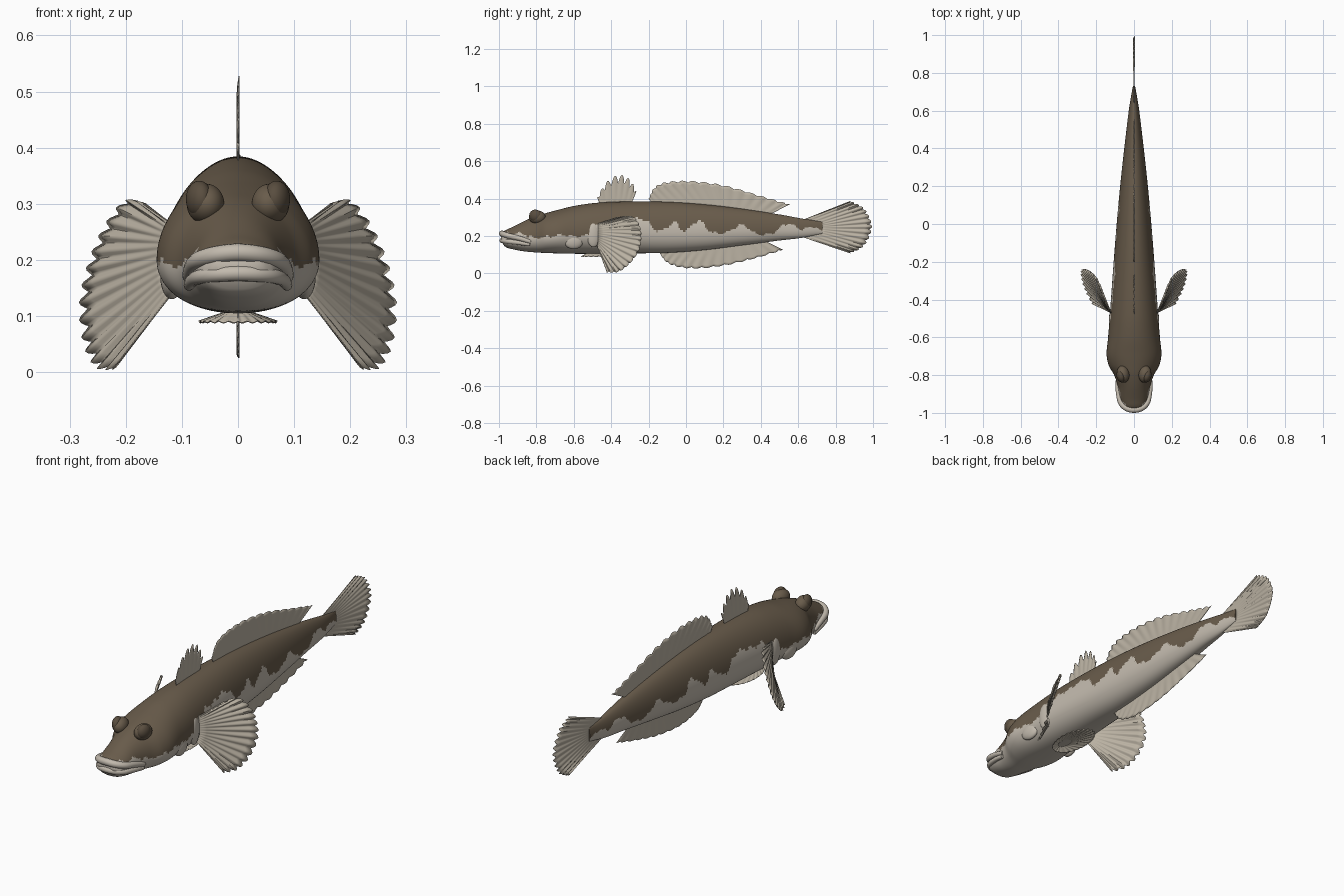
import bpy, bmesh, math
from mathutils import Vector

if "Cube" in bpy.data.objects:
    bpy.data.objects.remove(bpy.data.objects["Cube"], do_unlink=True)


def material(name, rgb):
    m = bpy.data.materials.new(name)
    m.use_nodes = True
    m.diffuse_color = (*rgb, 1)
    m.node_tree.nodes["Principled BSDF"].inputs["Base Color"].default_value = (*rgb, 1)
    return m


BROWN = material("brown back", (0.14, 0.106, 0.07))
PALE = material("pale belly", (0.54, 0.49, 0.42))
FIN = material("fin cream", (0.5, 0.45, 0.37))
EYE = material("dark brown eye", (0.1, 0.075, 0.05))


def spline(points, u):
    """Smooth point at u in 0..1 along evenly weighted control points."""
    pts = [Vector(p) for p in points]
    last = len(pts) - 1
    i = min(int(u * last), last - 1)
    t = u * last - i
    a, b, c, d = (pts[max(0, min(last, i + k))] for k in (-1, 0, 1, 2))
    return (b * 2 + (c - a) * t + (a * 2 - b * 5 + c * 4 - d) * t * t
            + (b * 3 - a - c * 3 + d) * t ** 3) / 2


def at_y(keys, y):
    """Smooth row of values at length position y, from rows beginning with y."""
    last = len(keys) - 1
    i = max(k for k in range(last) if keys[k][0] <= y or k == 0)

    def slope(k, n):
        lo, hi = max(k - 1, 0), min(k + 1, last)
        return (keys[hi][n] - keys[lo][n]) / (keys[hi][0] - keys[lo][0])

    h = keys[i + 1][0] - keys[i][0]
    t = max(0, min(1, (y - keys[i][0]) / h))
    s = t * t * (3 - 2 * t)
    return [keys[i][n] * (1 - s) + keys[i + 1][n] * s
            + h * t * (1 - t) * ((1 - t) * slope(i, n) - t * slope(i + 1, n))
            for n in range(1, len(keys[0]))]


def finish(name, bm, mats, angle=40):
    mesh = bpy.data.meshes.new(name)
    bmesh.ops.recalc_face_normals(bm, faces=bm.faces)
    bm.to_mesh(mesh)
    bm.free()
    obj = bpy.data.objects.new(name, mesh)
    bpy.context.collection.objects.link(obj)
    for m in mats:
        mesh.materials.append(m)
    bpy.ops.object.select_all(action="DESELECT")
    obj.select_set(True)
    bpy.context.view_layer.objects.active = obj
    bpy.ops.object.shade_smooth_by_angle(angle=math.radians(angle))
    return obj


# Body: y, underside, top, half width
BODY = [(-0.988, 0.175, 0.21, 0.04), (-0.97, 0.145, 0.228, 0.062),
        (-0.93, 0.13, 0.247, 0.077), (-0.86, 0.117, 0.282, 0.086),
        (-0.8, 0.112, 0.307, 0.105), (-0.75, 0.109, 0.322, 0.133),
        (-0.69, 0.107, 0.338, 0.145), (-0.6, 0.105, 0.36, 0.137),
        (-0.48, 0.105, 0.377, 0.128), (-0.3, 0.107, 0.384, 0.115),
        (-0.1, 0.11, 0.382, 0.1), (0.1, 0.125, 0.368, 0.083),
        (0.3, 0.15, 0.345, 0.063), (0.5, 0.176, 0.315, 0.04),
        (0.62, 0.19, 0.293, 0.025), (0.73, 0.213, 0.275, 0.006)]
# Ragged lower edge of the brown back: y, height
EDGE = [(-1, 0.215), (-0.88, 0.212), (-0.81, 0.19), (-0.68, 0.205), (-0.52, 0.205),
        (-0.46, 0.265), (-0.35, 0.28), (-0.22, 0.285), (-0.17, 0.235), (-0.11, 0.235),
        (-0.06, 0.275), (-0.01, 0.225), (0.07, 0.285), (0.13, 0.225), (0.22, 0.22),
        (0.3, 0.26), (0.38, 0.21), (0.46, 0.215), (0.54, 0.265), (0.62, 0.235),
        (0.68, 0.25), (0.73, 0.22)]


def build_body(rings=230, sides=84):
    bm = bmesh.new()
    loops = []
    for r in range(rings + 1):
        y = BODY[0][0] + (BODY[-1][0] - BODY[0][0]) * r / rings
        low, top, half = at_y(BODY, y)
        mid = low + 0.4 * (top - low)
        loop = []
        for s in range(sides):
            a = math.tau * s / sides
            c, n = math.cos(a), math.sin(a)
            x = half * math.copysign(abs(c) ** (1 if n > 0 else 0.85), c)
            loop.append(bm.verts.new((x, y, mid + n * ((top - mid) if n > 0 else (mid - low)))))
        loops.append(loop)
    for a, b in zip(loops, loops[1:]):
        for s in range(sides):
            t = (s + 1) % sides
            bm.faces.new((a[s], a[t], b[t], b[s]))
    bm.faces.new(loops[0])
    bm.faces.new(loops[-1])
    for f in bm.faces:
        p = f.calc_center_median()
        edge = at_y(EDGE, p.y)[0] + 0.006 * math.sin(p.y * 90) + 0.003 * math.sin(p.y * 210)
        f.material_index = 0 if p.z > edge and p.y > -0.97 else 1
    finish("body", bm, [BROWN, PALE], 60)


def ellipsoid(name, centre, size, mat, turn=0):
    bm = bmesh.new()
    bmesh.ops.create_uvsphere(bm, u_segments=32, v_segments=20, radius=1)
    obj = finish(name, bm, [mat], 60)
    obj.location, obj.scale, obj.rotation_euler.z = centre, size, turn


def fin(name, base, tip, rays, ripple, notch, side=(1, 0, 0)):
    """Pleated sheet between a base line and a scalloped tip line."""
    bm = bmesh.new()
    steps, rows = rays * 6, 8
    columns = []
    for i in range(steps + 1):
        u = i / steps
        wave = math.cos(math.tau * u * rays)
        reach = 1 - notch * (1 - abs(math.cos(math.pi * u * rays)))
        root, end = spline(base, u), spline(tip, u)
        columns.append([bm.verts.new(root.lerp(end, reach * j / rows)
                        + Vector(side) * ripple * wave * j / rows) for j in range(rows + 1)])
    for a, b in zip(columns, columns[1:]):
        for j in range(rows):
            bm.faces.new((a[j], a[j + 1], b[j + 1], b[j]))
    obj = finish(name, bm, [FIN], 50)
    mod = obj.modifiers.new("thickness", "SOLIDIFY")
    mod.thickness, mod.offset = 0.002, 0


def flat(points):
    return [(0, y, z) for y, z in points]


def lip(name, half_path, radius):
    """Tube around the snout, mirrored from one half."""
    path = [(-x, y, z) for x, y, z in reversed(half_path[1:])] + half_path
    curve = bpy.data.curves.new(name, "CURVE")
    curve.dimensions = "3D"
    curve.bevel_depth, curve.bevel_resolution, curve.use_fill_caps = radius, 5, True
    line = curve.splines.new("POLY")
    count = 48
    line.points.add(count)
    for i, p in enumerate(line.points):
        u = i / count
        p.co = (*spline(path, u), 1)
        p.radius = 0.55 + 0.45 * math.sin(math.pi * u) ** 0.5
    curve.materials.append(PALE)
    obj = bpy.data.objects.new(name, curve)
    bpy.context.collection.objects.link(obj)


build_body()

# Mouth
lip("upper_lip", [(0, -0.984, 0.213), (0.04, -0.975, 0.209), (0.07, -0.945, 0.2),
                  (0.083, -0.89, 0.187), (0.089, -0.83, 0.168)], 0.016)
lip("lower_lip", [(0, -0.983, 0.176), (0.04, -0.974, 0.174), (0.068, -0.945, 0.17),
                  (0.082, -0.89, 0.163), (0.088, -0.835, 0.153)], 0.014)

# Fins on the centre line
fin("front_dorsal_fin", flat([(-0.46, 0.37), (-0.4, 0.375), (-0.34, 0.375), (-0.29, 0.375)]),
    flat([(-0.475, 0.405), (-0.43, 0.485), (-0.36, 0.528), (-0.3, 0.505), (-0.265, 0.44)]),
    7, 0.002, 0.3)
fin("rear_dorsal_fin", flat([(-0.18, 0.375), (0.05, 0.365), (0.25, 0.345), (0.45, 0.315)]),
    flat([(-0.2, 0.4), (-0.15, 0.475), (0, 0.496), (0.2, 0.472), (0.4, 0.415), (0.555, 0.37)]),
    16, 0.002, 0.08)
fin("anal_fin", flat([(-0.13, 0.12), (0.05, 0.13), (0.25, 0.15), (0.42, 0.175)]),
    flat([(-0.14, 0.105), (-0.09, 0.05), (0.03, 0.025), (0.2, 0.04), (0.37, 0.08), (0.52, 0.125)]),
    14, 0.002, 0.08)
fin("tail_fin", flat([(0.62, 0.285), (0.7, 0.265), (0.715, 0.245), (0.7, 0.22), (0.62, 0.195)]),
    flat([(0.88, 0.387), (0.955, 0.345), (0.995, 0.25), (0.955, 0.15), (0.88, 0.107)]),
    14, 0.004, 0.05)

# Paired parts
PEC_BASE = [(0.118, -0.475, 0.265), (0.126, -0.47, 0.23), (0.126, -0.47, 0.18), (0.113, -0.475, 0.145)]
PEC_TIP = [(0.165, -0.37, 0.3), (0.2, -0.285, 0.305), (0.238, -0.245, 0.255), (0.265, -0.236, 0.19),
           (0.279, -0.25, 0.12), (0.272, -0.3, 0.05), (0.25, -0.36, 0.008), (0.22, -0.42, 0.005)]
for s, word in ((1, "left"), (-1, "right")):
    fin(word + "_pectoral_fin", [(s * x, y, z) for x, y, z in PEC_BASE],
        [(s * x, y, z) for x, y, z in PEC_TIP], 16, 0.005, 0.05, (s * 0.8, -0.6, 0))
    ellipsoid(word + "_fin_root", (s * 0.117, -0.495, 0.205), (0.016, 0.035, 0.065), PALE, s * 0.1)
    ellipsoid(word + "_gill_cover", (s * 0.118, -0.6, 0.17), (0.02, 0.05, 0.04), PALE, s * 0.1)
    ellipsoid(word + "_brow", (s * 0.058, -0.795, 0.3), (0.033, 0.045, 0.036), BROWN, s * -0.2)
    ellipsoid(word + "_eye", (s * 0.069, -0.805, 0.308), (0.023, 0.034, 0.033), EYE, s * -0.25)

# Pelvic sucker disc under the belly
RING = [math.tau * i / 12 for i in range(13)]
fin("pelvic_disc", [(0.02 * math.sin(a), -0.5 - 0.03 * math.cos(a), 0.108) for a in RING],
    [(0.07 * math.sin(a), -0.43 - 0.13 * math.cos(a), 0.089) for a in RING],
    24, 0.002, 0.04, (0, 0, 1))
